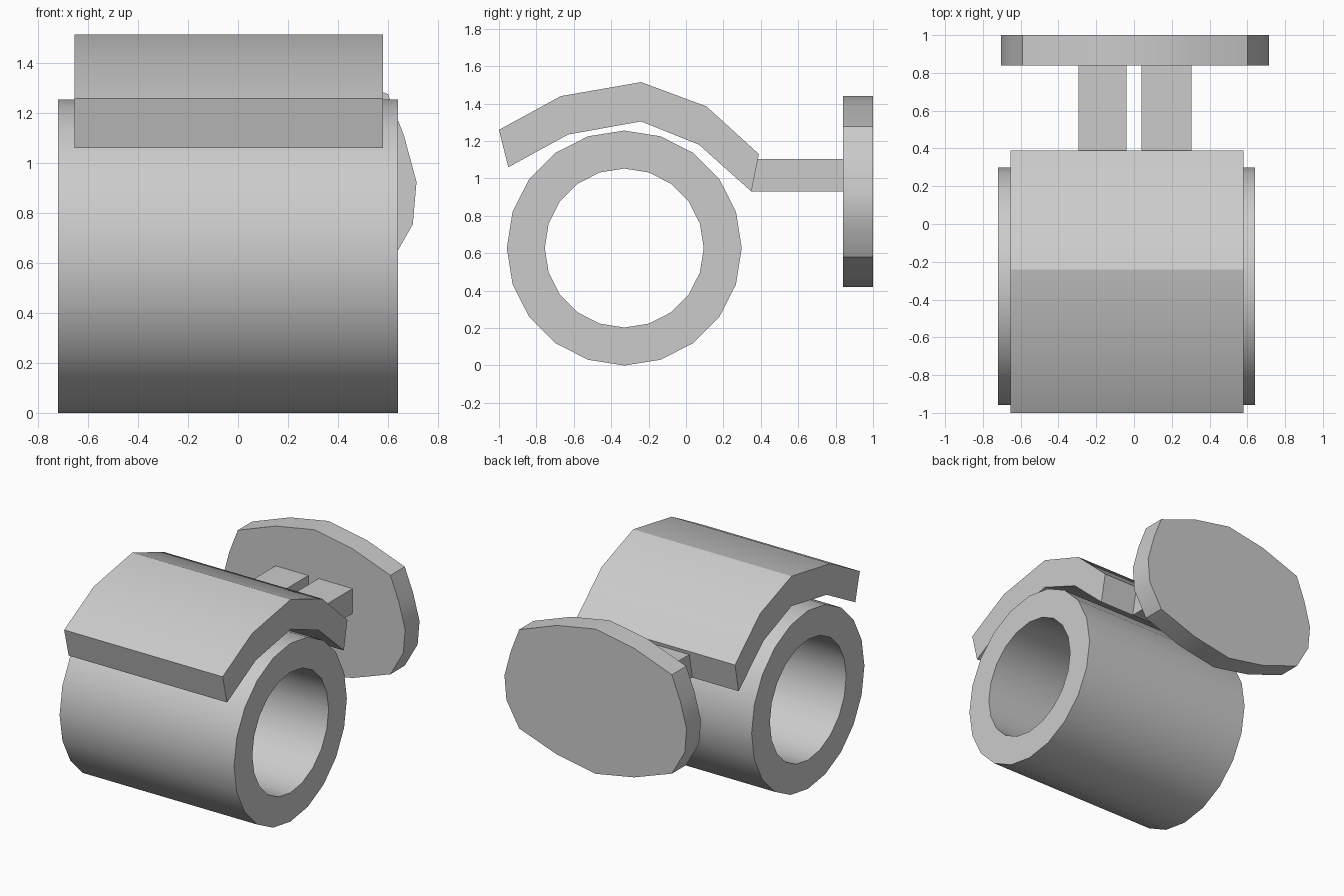
import bpy, bmesh
from math import tau
from mathutils import Vector

if "Cube" in bpy.data.objects:
    bpy.data.objects.remove(bpy.data.objects["Cube"])


def finish(name, bm, smooth=True):
    bmesh.ops.remove_doubles(bm, verts=bm.verts, dist=1e-5)
    bmesh.ops.recalc_face_normals(bm, faces=bm.faces)
    mesh = bpy.data.meshes.new(name)
    bm.to_mesh(mesh)
    bm.free()
    obj = bpy.data.objects.new(name, mesh)
    bpy.context.collection.objects.link(obj)
    if smooth:
        bpy.ops.object.select_all(action='DESELECT')
        obj.select_set(True)
        bpy.context.view_layer.objects.active = obj
        bpy.ops.object.shade_smooth_by_angle()
    return obj


def extrude_outline(name, points, offset, smooth=True):
    bm = bmesh.new()
    face = bm.faces.new([bm.verts.new(p) for p in points])
    ext = bmesh.ops.extrude_face_region(bm, geom=[face], use_keep_orig=True)
    moved = [g for g in ext["geom"] if isinstance(g, bmesh.types.BMVert)]
    bmesh.ops.translate(bm, verts=moved, vec=Vector(offset))
    return finish(name, bm, smooth)


# Main tube: rectangular section spun about the x direction
cy, cz, r_out, r_in = -0.33, 0.628, 0.628, 0.425
bm = bmesh.new()
ring = [bm.verts.new((x, cy, cz + r)) for x, r in
        ((-0.72, r_out), (0.64, r_out), (0.64, r_in), (-0.72, r_in))]
edges = [bm.edges.new((ring[i], ring[(i + 1) % 4])) for i in range(4)]
bmesh.ops.spin(bm, geom=ring + edges, cent=(0, cy, cz), axis=(1, 0, 0),
               angle=tau, steps=20, use_merge=True)
finish("tube", bm)

# Curved cover over the tube
cover = [(-1, 1.26), (-0.67, 1.44), (-0.24, 1.515), (0.11, 1.385), (0.39, 1.13),
         (0.35, 0.93), (0.07, 1.18), (-0.24, 1.305), (-0.63, 1.235), (-0.95, 1.06)]
extrude_outline("cover", [(-0.655, y, z) for y, z in cover], (1.235, 0, 0))

# Two bars joining cover and end plate
for name, x0, x1 in (("left_bar", -0.295, -0.04), ("right_bar", 0.04, 0.305)):
    side = [(0.35, 0.93), (0.84, 0.93), (0.84, 1.105), (0.385, 1.105)]
    extrude_outline(name, [(x0, y, z) for y, z in side], (x1 - x0, 0, 0), False)

# End plate: half outline mirrored left to right
half = [(0, 1.44), (0.3, 1.385), (0.595, 1.277), (0.66, 1.11), (0.71, 0.925),
        (0.695, 0.755), (0.595, 0.58), (0.3, 0.475), (0, 0.42)]
outline = half + [(-x, z) for x, z in half[-2:0:-1]]
extrude_outline("end_plate", [(x + 0.005, 0.84, z) for x, z in outline], (0, 0.16, 0))
